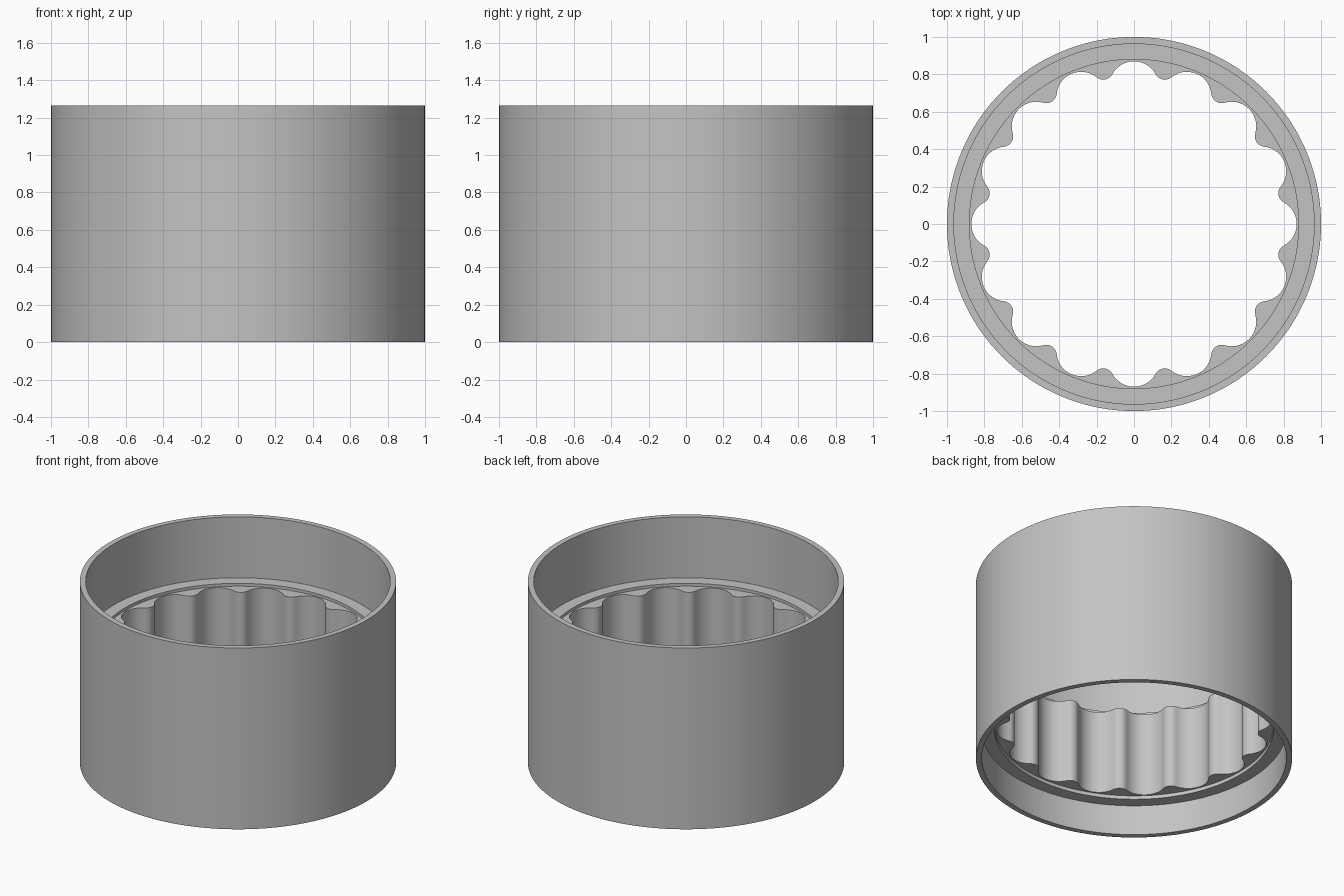
import bpy, bmesh, math

if "Cube" in bpy.data.objects:
    bpy.data.objects.remove(bpy.data.objects["Cube"], do_unlink=True)

# One plain grey for the whole part
grey = bpy.data.materials.new("grey_metal")
grey.use_nodes = True
colour = (0.55, 0.55, 0.55, 1)
grey.diffuse_color = colour
grey.node_tree.nodes["Principled BSDF"].inputs["Base Color"].default_value = colour

LOBES = 16
STEP = 2 * math.pi / LOBES
POCKET_OUT, TOOTH_TIP, TOOTH_R = 0.87, 0.788, 0.055


def scallop_outline():
    """Closed outline of round pockets joined tangentially by round teeth."""
    rb = TOOTH_TIP + TOOTH_R
    bx, by = rb * math.cos(STEP / 2), rb * math.sin(STEP / 2)
    # pocket radius that makes the pocket and tooth arcs tangent
    k = POCKET_OUT - bx
    rp = (by * by + k * k - TOOTH_R ** 2) / (2 * (TOOTH_R + k))
    cx = POCKET_OUT - rp
    a = math.atan2(by, bx - cx)
    one = []
    for i in range(14):                       # pocket arc
        t = -a + 2 * a * i / 14
        one.append((cx + rp * math.cos(t), rp * math.sin(t)))
    start, end = a + math.pi, math.pi + STEP - a
    for i in range(10):                       # tooth arc
        t = start + (end - start) * i / 10
        one.append((bx + TOOTH_R * math.cos(t), by + TOOTH_R * math.sin(t)))
    pts = []
    for n in range(LOBES):
        c, s = math.cos(n * STEP), math.sin(n * STEP)
        pts += [(x * c - y * s, x * s + y * c) for x, y in one]
    return pts


scallop = scallop_outline()


def loop_points(radius):
    """Circle of the given radius, or the scalloped outline for None."""
    if radius is None:
        return scallop
    angles = [math.atan2(y, x) for x, y in scallop]
    return [(radius * math.cos(t), radius * math.sin(t)) for t in angles]


# Cross-section (radius, z): outer wall, rims, recesses, ledges, splined bore
H = 1.265
profile = [(1.0, 0), (1.0, H), (0.963, H), (0.963, 0.84), (0.88, 0.84),
           (0.88, 0.82), (None, 0.82), (None, 0.235), (0.88, 0.235),
           (0.88, 0.21), (0.963, 0.21), (0.963, 0)]

bm = bmesh.new()
rings = [[bm.verts.new((x, y, z)) for x, y in loop_points(r)] for r, z in profile]
count = len(scallop)
for k, lower in enumerate(rings):
    upper = rings[(k + 1) % len(rings)]
    for i in range(count):
        j = (i + 1) % count
        bm.faces.new((lower[i], lower[j], upper[j], upper[i]))
bmesh.ops.recalc_face_normals(bm, faces=bm.faces)

mesh = bpy.data.meshes.new("splined_sleeve")
bm.to_mesh(mesh)
bm.free()
mesh.materials.append(grey)
sleeve = bpy.data.objects.new("splined_sleeve", mesh)
bpy.context.collection.objects.link(sleeve)

# Smooth curved walls with crisp rims
bpy.ops.object.select_all(action='DESELECT')
sleeve.select_set(True)
bpy.context.view_layer.objects.active = sleeve
bpy.ops.object.shade_smooth_by_angle(angle=math.radians(35))
